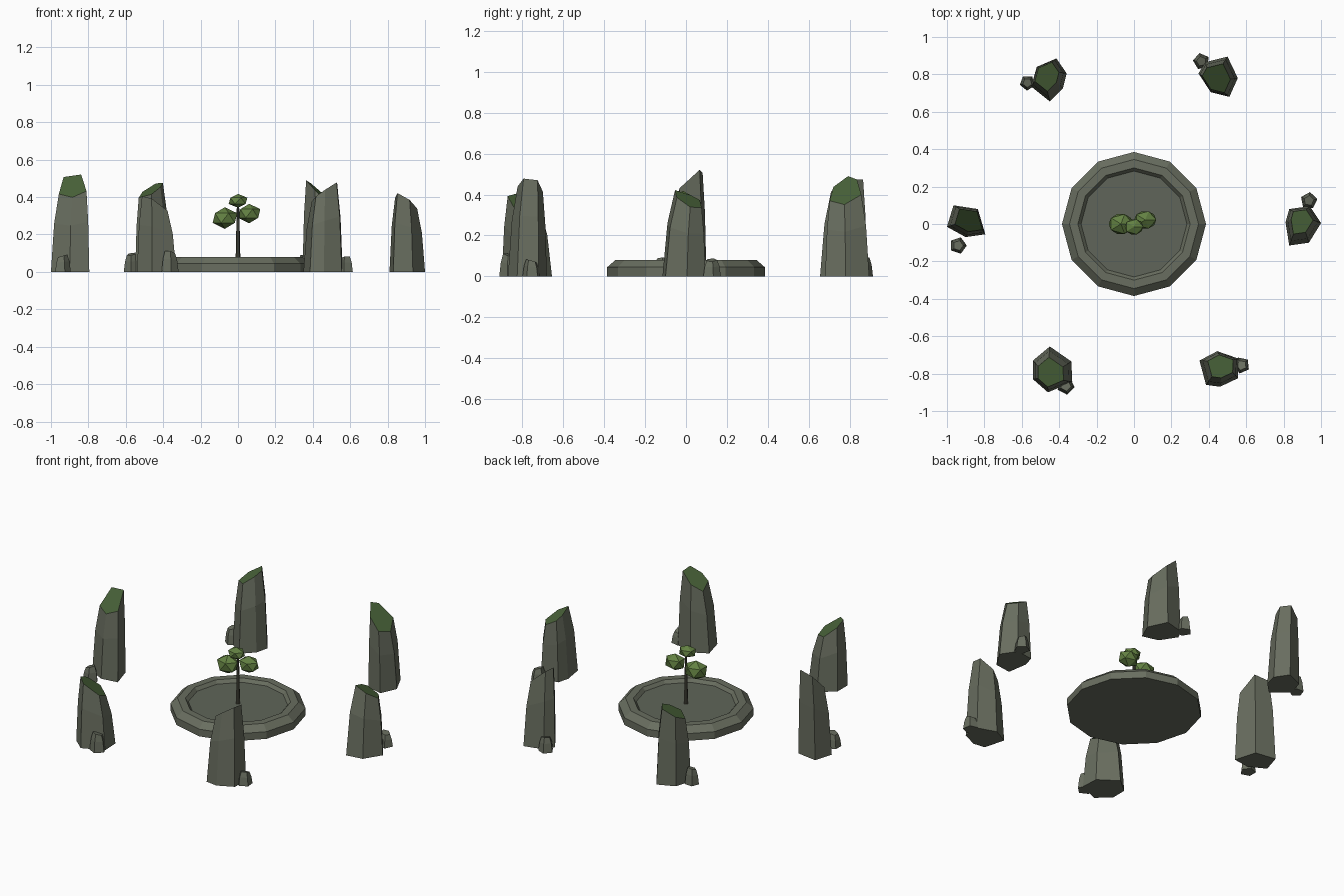
import bpy
import bmesh
import math
from mathutils import Vector

if "Cube" in bpy.data.objects:
    bpy.data.objects.remove(bpy.data.objects["Cube"], do_unlink=True)


def make_material(name, rgb):
    material = bpy.data.materials.new(name)
    material.use_nodes = True
    color = (*rgb, 1)
    material.diffuse_color = color
    shader = material.node_tree.nodes["Principled BSDF"]
    shader.inputs["Base Color"].default_value = color
    shader.inputs["Roughness"].default_value = 0.9
    return material


STONE = make_material("grey green stone", (0.14, 0.155, 0.115))
FLOOR = make_material("basin floor stone", (0.115, 0.13, 0.10))
MOSS = make_material("dark moss", (0.065, 0.12, 0.04))
BARK = make_material("dark bark", (0.065, 0.065, 0.045))
LEAF = make_material("leaf green", (0.125, 0.22, 0.055))


def finish(name, bm, materials):
    bmesh.ops.recalc_face_normals(bm, faces=bm.faces)
    mesh = bpy.data.meshes.new(name)
    bm.to_mesh(mesh)
    bm.free()
    for material in materials:
        mesh.materials.append(material)
    obj = bpy.data.objects.new(name, mesh)
    bpy.context.collection.objects.link(obj)
    return obj


def skin_rings(bm, rings):
    """Join matching rings with quads, cap both ends, return the top cap."""
    loops = [[bm.verts.new(point) for point in ring] for ring in rings]
    for low, high in zip(loops, loops[1:]):
        for i in range(len(low)):
            j = (i + 1) % len(low)
            bm.faces.new((low[i], low[j], high[j], high[i]))
    bm.faces.new(loops[0])
    return bm.faces.new(loops[-1])


def circle(radius, z, sides, center=(0, 0), turn=0.0):
    steps = [turn + math.tau * i / sides for i in range(sides)]
    return [Vector((center[0] + radius * math.cos(a),
                    center[1] + radius * math.sin(a), z)) for a in steps]


def tapered_rock(name, base, top_center, top_scale, slope, top_material):
    """Faceted rock: footprint, bulging waist and a slanted flat top."""
    base = [Vector((p[0], p[1], 0)) for p in base]
    middle = sum(base, Vector()) / len(base)
    top_center = Vector(top_center)
    top, waist = [], []
    for point in base:
        offset = (point - middle) * top_scale
        offset.z = offset.x * slope[0] + offset.y * slope[1]
        corner = top_center + offset
        top.append(corner)
        ring_point = point.lerp(corner, 0.4)
        ring_point.z = corner.z * 0.62
        waist.append(ring_point)
    bm = bmesh.new()
    cap = skin_rings(bm, [base, waist, top])
    cap.material_index = 1
    return finish(name, bm, [STONE, top_material])


# Standing stones: footprint, top centre, top scale, top slope
tapered_rock("standing_stone_right",
             [(-1, -.015), (-.965, .1), (-.835, .08), (-.795, -.055), (-.9, -.07)],
             (-.885, .015, .455), .72, (.3, 1), MOSS)
tapered_rock("standing_stone_back_right",
             [(-.52, .84), (-.415, .885), (-.36, .805), (-.38, .725), (-.45, .655), (-.55, .735)],
             (-.46, .79, .44), .68, (.5, .3), MOSS)
tapered_rock("standing_stone_back_left",
             [(.38, .865), (.5, .895), (.555, .78), (.51, .68), (.41, .705), (.345, .805)],
             (.44, .78, .42), .72, (-.9, .15), MOSS)
tapered_rock("standing_stone_left",
             [(.83, .08), (.94, .095), (1, .005), (.935, -.1), (.83, -.115), (.81, .01)],
             (.89, .015, .375), .62, (-.5, -.4), MOSS)
tapered_rock("standing_stone_front_right",
             [(-.45, -.655), (-.335, -.735), (-.33, -.845), (-.46, -.9), (-.54, -.83), (-.54, -.73)],
             (-.45, -.795, .355), .65, (-.6, -.4), MOSS)
tapered_rock("standing_stone_front_left",
             [(.445, -.68), (.56, -.72), (.555, -.825), (.46, -.87), (.385, -.86), (.35, -.73)],
             (.465, -.765, .43), .65, (.7, -.15), MOSS)

# Small rocks leaning on the stones: x, y, radius, height
small_rocks = {
    "right": (-.94, -.115, .046, .085),
    "back_right": (-.57, .755, .042, .095),
    "back_left": (.36, .87, .045, .085),
    "left": (.935, .125, .046, .08),
    "front_right": (-.365, -.865, .048, .105),
    "front_left": (.575, -.755, .045, .075),
}
for index, (side, (x, y, radius, height)) in enumerate(small_rocks.items()):
    footprint = circle(radius, 0, 5, (x, y), index * 0.9)
    tapered_rock("small_rock_" + side, footprint, (x, y, height), .6,
                 (.3 * math.cos(index), .3 * math.sin(index)), STONE)

# Twelve-sided basin with a chamfered rim and a sunken floor
bm = bmesh.new()
profile = [(.385, 0), (.385, .045), (.345, .08), (.3, .08), (.283, .06)]
floor = skin_rings(bm, [circle(r, z, 12) for r, z in profile])
floor.material_index = 1
finish("basin", bm, [STONE, FLOOR])

# Sapling trunk
bm = bmesh.new()
skin_rings(bm, [circle(.013, .055, 6), circle(.006, .37, 6)])
finish("sapling_trunk", bm, [BARK])

# Leaf clumps: centre and radii
clumps = {
    "right": ((-.07, 0, .288), (.073, .062, .058)),
    "left": ((.06, .022, .312), (.066, .054, .052)),
    "top": ((0, -.015, .38), (.056, .047, .037)),
}
for index, (side, (center, radii)) in enumerate(clumps.items()):
    bm = bmesh.new()
    bmesh.ops.create_icosphere(bm, subdivisions=1, radius=1)
    bmesh.ops.scale(bm, vec=radii, verts=bm.verts)
    bmesh.ops.translate(bm, vec=center, verts=bm.verts)
    finish("leaf_clump_" + side, bm, [LEAF])
